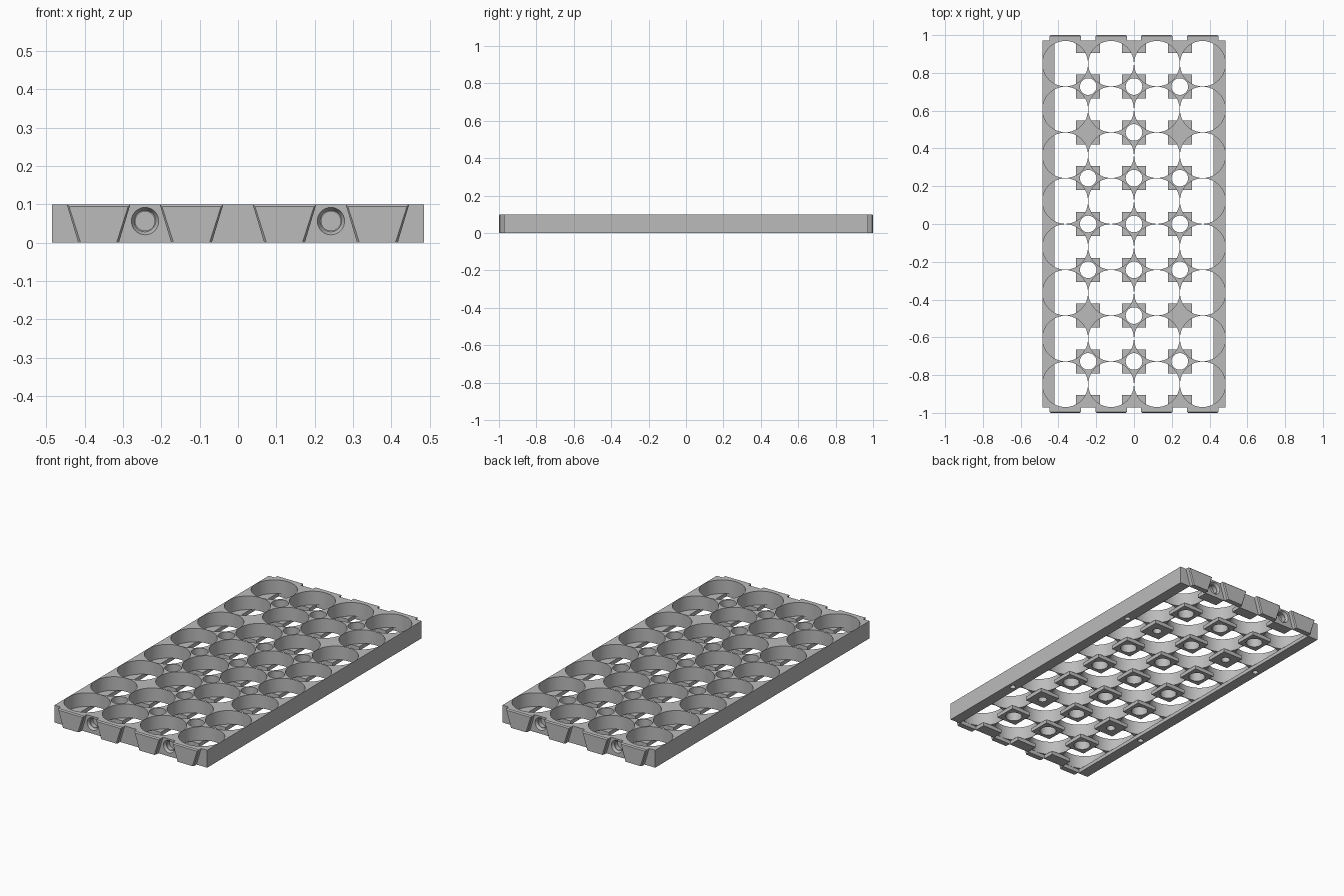
import bpy, bmesh, math
from mathutils import Matrix, Vector

old = bpy.data.objects.get("Cube")
if old:
    bpy.data.objects.remove(old, do_unlink=True)

PITCH = 0.2425
HALF_X, HALF_Y, HEIGHT = 0.485, 0.972, 0.1
CELL_R = 0.1203
POST = 0.0635      # half width of the retaining posts
FLOOR = 0.022      # thickness of the retaining layer
cols = [(i - 1.5) * PITCH for i in range(4)]
rows = [(j - 3.5) * PITCH for j in range(8)]

grey = bpy.data.materials.new("grey plastic")
grey.use_nodes = True
grey.diffuse_color = (0.5, 0.5, 0.5, 1)
grey.node_tree.nodes["Principled BSDF"].inputs["Base Color"].default_value = (0.5, 0.5, 0.5, 1)


def add_box(bm, x0, x1, y0, y1, z0, z1):
    size = Matrix.Diagonal((x1 - x0, y1 - y0, z1 - z0, 1))
    mid = Matrix.Translation(((x0 + x1) / 2, (y0 + y1) / 2, (z0 + z1) / 2))
    bmesh.ops.create_cube(bm, size=1, matrix=mid @ size)


def add_cone(bm, start, end, r0, r1, sides):
    a, b = Vector(start), Vector(end)
    turn = (b - a).to_track_quat('Z', 'Y').to_matrix().to_4x4()
    bmesh.ops.create_cone(bm, cap_ends=True, segments=sides, radius1=r0, radius2=r1,
                          depth=(b - a).length, matrix=Matrix.Translation((a + b) / 2) @ turn)


def make(name, bm):
    bmesh.ops.recalc_face_normals(bm, faces=bm.faces)
    mesh = bpy.data.meshes.new(name)
    bm.to_mesh(mesh)
    bm.free()
    mesh.materials.append(grey)
    obj = bpy.data.objects.new(name, mesh)
    bpy.context.collection.objects.link(obj)
    return obj


# Tray block
bm = bmesh.new()
add_box(bm, -HALF_X, HALF_X, -HALF_Y, HALF_Y, 0, HEIGHT)
tray = make("tray", bm)
cutters = []

# Round cell pockets
bm = bmesh.new()
for x in cols:
    for y in rows:
        add_cone(bm, (x, y, FLOOR - 0.0005), (x, y, 0.2), CELL_R, CELL_R, 64)
cutters.append(make("cell_cutter", bm))

# Crossing channels underneath, leaving square posts
half = PITCH / 2 - POST
bm = bmesh.new()
for x in cols:
    add_box(bm, x - half, x + half, -0.9695, 0.9695, -0.1, FLOOR)
cutters.append(make("long_channel_cutter", bm))
bm = bmesh.new()
for y in rows:
    add_box(bm, -HALF_X + POST, HALF_X - POST, y - half, y + half, -0.1, FLOOR + 0.0003)
cutters.append(make("cross_channel_cutter", bm))

# Through holes, blind bores and screw sockets
bm = bmesh.new()
for i in (-1, 0, 1):
    for j in range(-3, 4):
        x, y = i * PITCH, j * PITCH
        if i and abs(j) == 2:
            add_cone(bm, (x, y, -0.1), (x, y, 0.06), 0.024, 0.024, 24)
        else:
            add_cone(bm, (x, y, -0.1), (x, y, 0.2), 0.044, 0.044, 32)
for sx in (-1, 1):
    for sy in (-1, 1):
        add_cone(bm, (sx * 0.453, sy * 2 * PITCH, -0.1), (sx * 0.453, sy * 2 * PITCH, 0.05),
                 0.016, 0.016, 20)
cutters.append(make("bore_cutter", bm))
for name, r0, r1, depth in (("sink_cutter", 0.036, 0.028, 0.015),
                            ("socket_cutter", 0.025, 0.025, 0.04)):
    bm = bmesh.new()
    for sx in (-1, 1):
        for sy in (-1, 1):
            x = sx * PITCH
            add_cone(bm, (x, sy * (HALF_Y + 0.0005), 0.056), (x, sy * (HALF_Y - depth), 0.056),
                     r0, r1, 32)
    cutters.append(make(name, bm))

# Cut the tray and bake the result
for cutter in cutters:
    cutter.hide_render = True
    mod = tray.modifiers.new(cutter.name, 'BOOLEAN')
    mod.operation = 'DIFFERENCE'
    mod.solver = 'EXACT'
    mod.object = cutter
bpy.context.view_layer.update()
baked = bpy.data.meshes.new_from_object(tray.evaluated_get(bpy.context.evaluated_depsgraph_get()))
tray.modifiers.clear()
tray.data = baked
for cutter in cutters:
    bpy.data.objects.remove(cutter, do_unlink=True)
baked.materials.clear()
baked.materials.append(grey)

# Tapered joining tabs with a chamfered outer edge
def make_tabs(name, side):
    bm = bmesh.new()
    for x in cols:
        rings = []
        for y, inset in ((HALF_Y - 0.001, 0), (0.994, 0), (1.0, 0.006)):
            top, low = 0.083 - inset, 0.053 - inset
            outline = ((-low, 0), (low, 0), (top, HEIGHT - inset), (-top, HEIGHT - inset))
            rings.append([bm.verts.new((x + px, side * y, pz)) for px, pz in outline])
        for a, b in zip(rings, rings[1:]):
            for k in range(4):
                n = (k + 1) % 4
                bm.faces.new((a[k], a[n], b[n], b[k]))
        bm.faces.new(rings[0])
        bm.faces.new(rings[-1])
    return make(name, bm)


make_tabs("front_tabs", -1)
make_tabs("back_tabs", 1)

# Smooth round walls, sharp edges
for obj in bpy.context.selected_objects:
    obj.select_set(False)
tray.select_set(True)
bpy.context.view_layer.objects.active = tray
bpy.ops.object.shade_smooth_by_angle(angle=math.radians(30))
